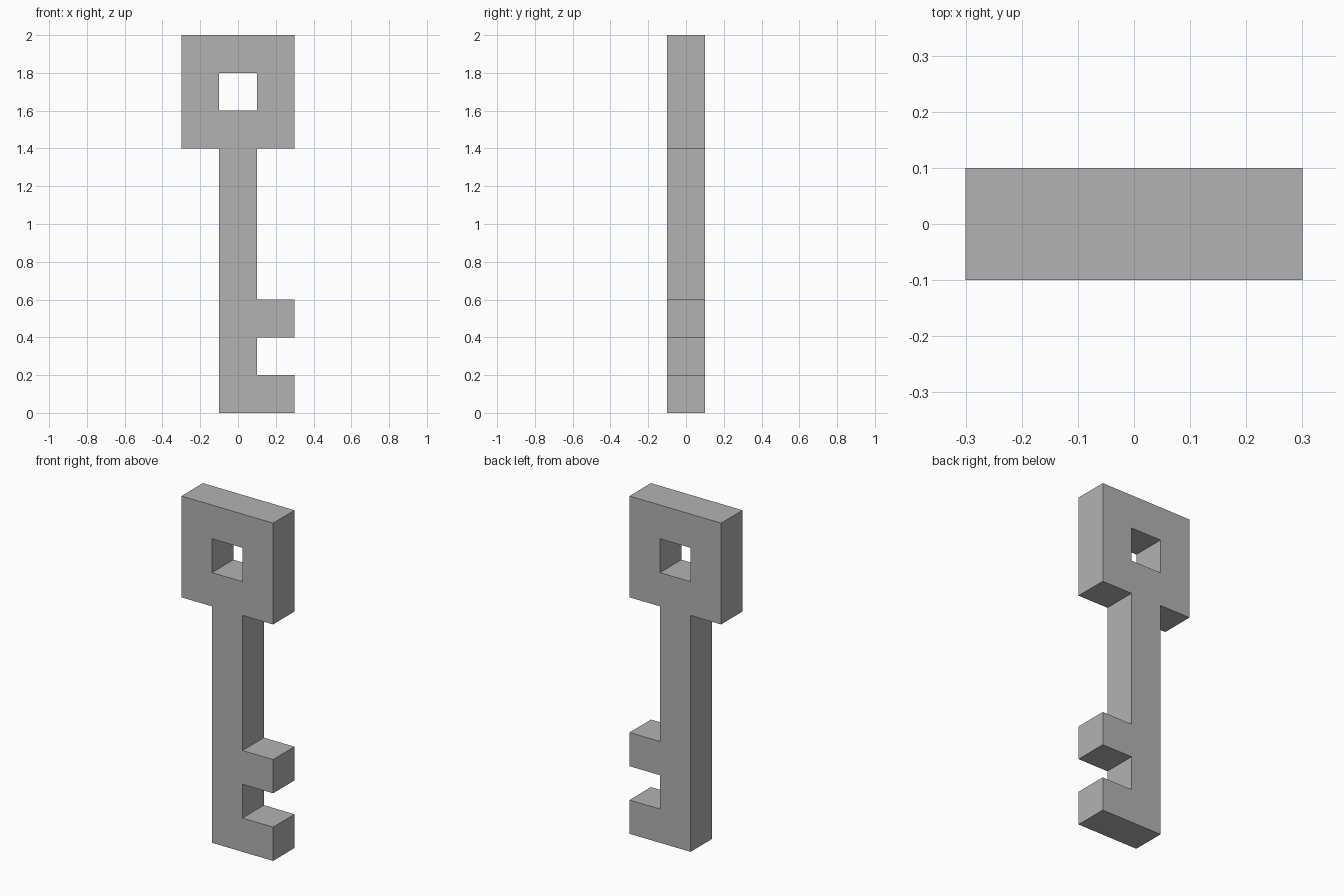
import bpy
import bmesh

cube = bpy.data.objects.get("Cube")
if cube:
    bpy.data.objects.remove(cube, do_unlink=True)

UNIT = 0.2

# Key silhouette in square cells, top row first: bow, shaft, two teeth
BOW = ["###", "#.#", "###"]
SHAFT = [" # "] * 4
TEETH = [" ##", " # ", " ##"]
rows = BOW + SHAFT + TEETH

# Flat silhouette facing the front
bm = bmesh.new()
for r, row in enumerate(reversed(rows)):
    for c, cell in enumerate(row):
        if cell == "#":
            x, z = (c - 1.5) * UNIT, r * UNIT
            corners = [(x, z), (x + UNIT, z), (x + UNIT, z + UNIT), (x, z + UNIT)]
            bm.faces.new([bm.verts.new((px, 0, pz)) for px, pz in corners])
bmesh.ops.remove_doubles(bm, verts=bm.verts[:], dist=UNIT / 100)

mesh = bpy.data.meshes.new("key")
bm.to_mesh(mesh)
bm.free()
key = bpy.data.objects.new("key", mesh)
bpy.context.collection.objects.link(key)

# Thickness, equal on both sides of the middle
solid = key.modifiers.new("thickness", "SOLIDIFY")
solid.thickness = UNIT
solid.offset = 0

# Plain grey
grey = bpy.data.materials.new("grey")
grey.use_nodes = True
colour = (0.45, 0.45, 0.45, 1)
grey.diffuse_color = colour
for node in grey.node_tree.nodes:
    if node.type == "BSDF_PRINCIPLED":
        node.inputs["Base Color"].default_value = colour
mesh.materials.append(grey)
